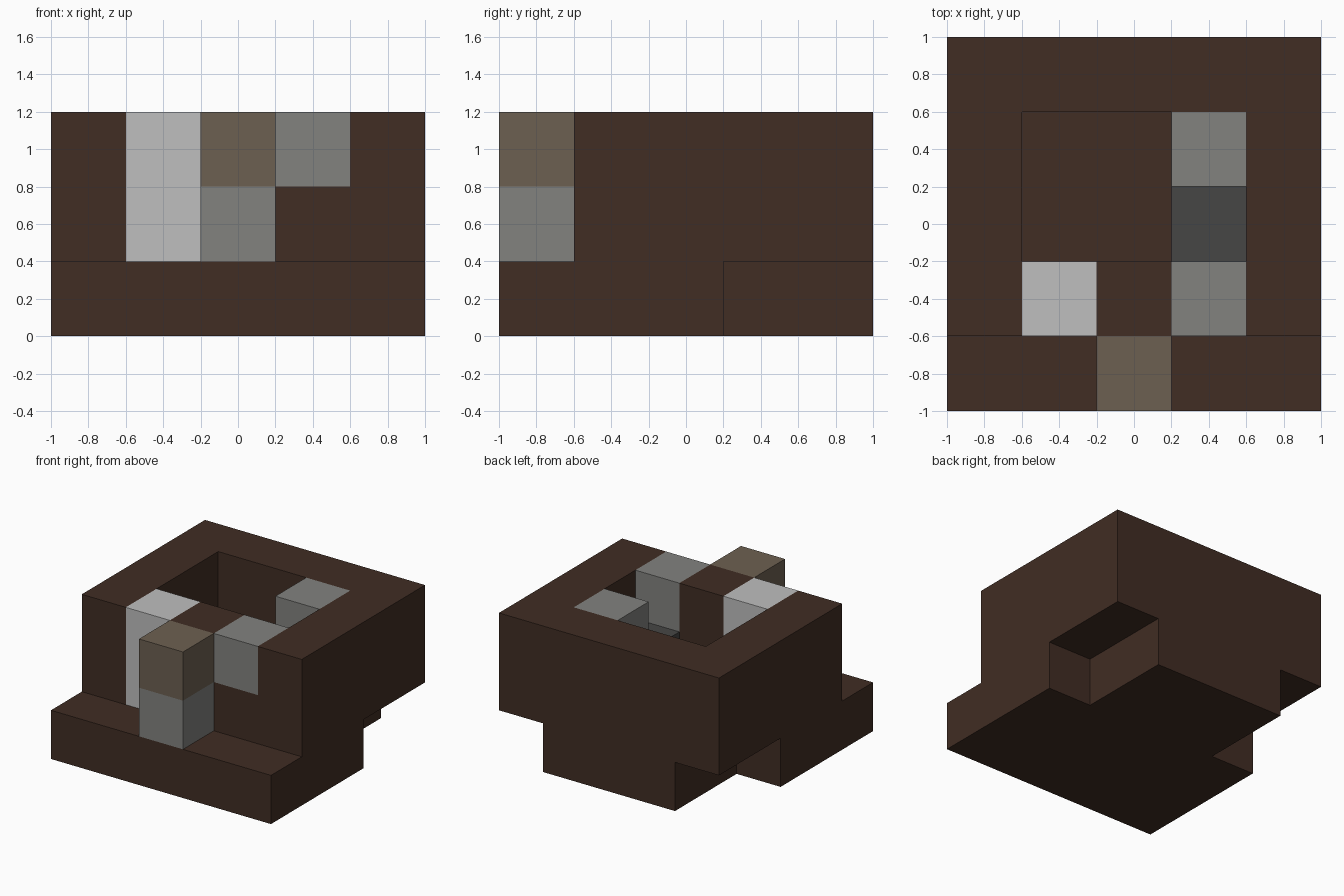
import bpy
import bmesh
from mathutils import Vector

cube = bpy.data.objects.get("Cube")
if cube:
    bpy.data.objects.remove(cube, do_unlink=True)

CELL = 0.4


def material(name, r, g, b):
    mat = bpy.data.materials.new(name)
    mat.use_nodes = True
    mat.diffuse_color = (r, g, b, 1)
    mat.node_tree.nodes["Principled BSDF"].inputs["Base Color"].default_value = (r, g, b, 1)
    return mat


brown = material("dark brown", 0.052, 0.026, 0.017)
white = material("pale grey", 0.52, 0.52, 0.52)
grey = material("mid grey", 0.223, 0.223, 0.212)
dark = material("charcoal", 0.061, 0.061, 0.059)
tan = material("taupe", 0.152, 0.117, 0.083)

# Block plan, bottom layer first; rows run back to front, columns left to right in x
LAYERS = [
    [".BBB.",
     ".BBB.",
     "BBBBB",
     "BBBBB",
     "BBBBB"],
    ["WWWWW",
     "W..WW",
     "W..DW",
     "WPWWW",
     "..F.."],
    ["WWWWW",
     "W..RW",
     "W...W",
     "WPWSW",
     "..T.."],
]

PARTS = {
    "B": ("base", brown),
    "W": ("walls", brown),
    "P": ("front_pillar", white),
    "F": ("post_foot", grey),
    "T": ("post_top", tan),
    "S": ("front_wall_block", grey),
    "R": ("rear_inner_block", grey),
    "D": ("inner_step", dark),
}

cells = {(col, 4 - row, level): letter
         for level, plan in enumerate(LAYERS)
         for row, line in enumerate(plan)
         for col, letter in enumerate(line) if letter != "."}


def add_face(bm, cell, axis, side):
    """Add one outer face of a block, facing along the given axis."""
    normal = Vector([side if i == axis else 0 for i in range(3)])
    u = Vector([1 if i == (axis + 1) % 3 else 0 for i in range(3)])
    v = normal.cross(u)
    centre = (Vector(cell) - Vector((2, 2, -0.5))) * CELL
    half = CELL / 2
    corners = [(-1, -1), (1, -1), (1, 1), (-1, 1)]
    bm.faces.new([bm.verts.new(centre + (normal + u * a + v * b) * half) for a, b in corners])


# Each part keeps only its exposed faces, merged into large flat panels
for letter, (name, mat) in PARTS.items():
    bm = bmesh.new()
    for cell, owner in cells.items():
        if owner != letter:
            continue
        for axis in range(3):
            for side in (-1, 1):
                neighbour = list(cell)
                neighbour[axis] += side
                if tuple(neighbour) not in cells:
                    add_face(bm, cell, axis, side)
    bmesh.ops.remove_doubles(bm, verts=bm.verts, dist=0.001)
    bmesh.ops.dissolve_limit(bm, angle_limit=0.01, verts=bm.verts, edges=bm.edges)
    mesh = bpy.data.meshes.new(name)
    bm.to_mesh(mesh)
    bm.free()
    mesh.materials.append(mat)
    bpy.context.collection.objects.link(bpy.data.objects.new(name, mesh))
